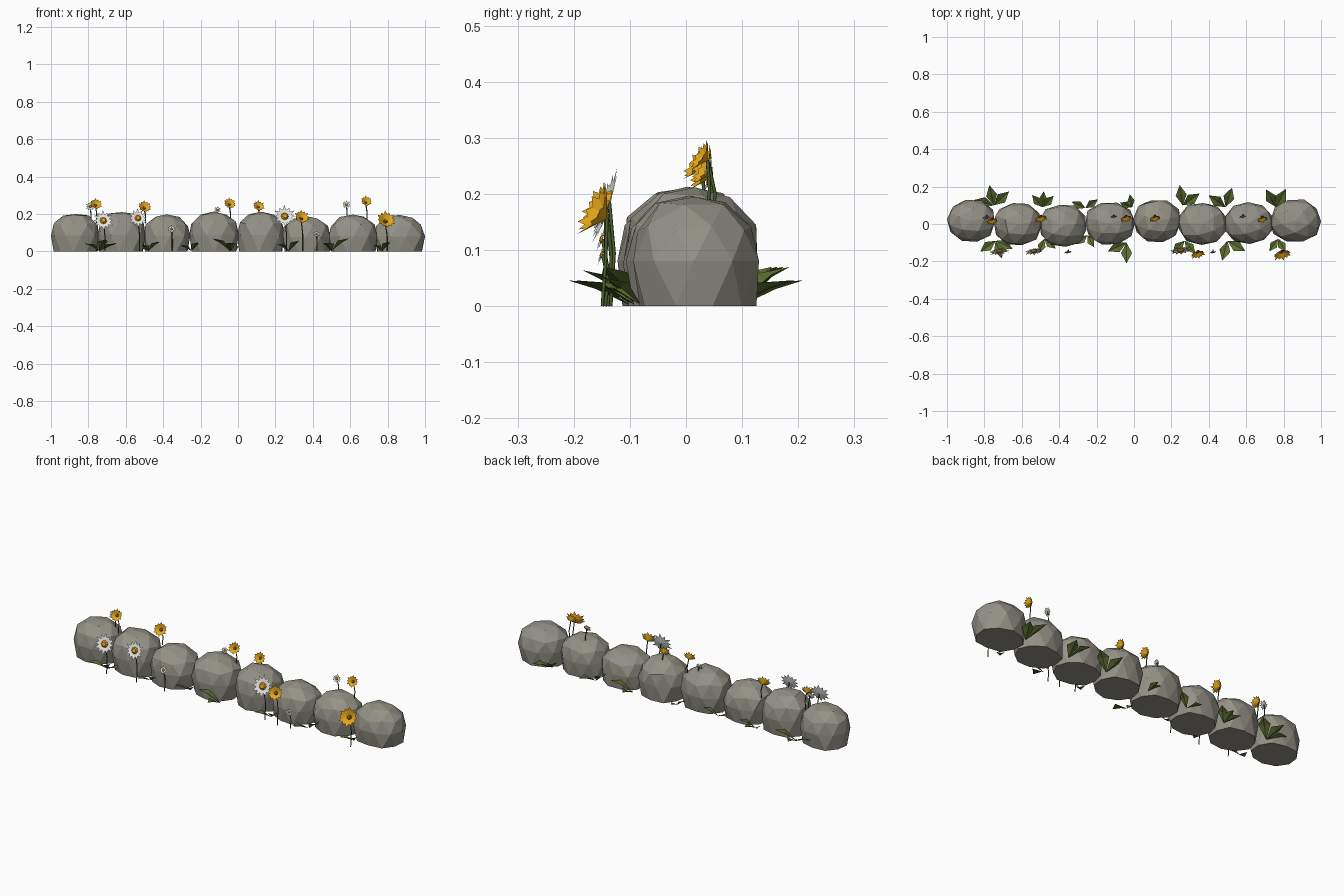
import bpy, bmesh, math, random
from mathutils import Vector, Matrix

random.seed(4)
if "Cube" in bpy.data.objects:
    bpy.data.objects.remove(bpy.data.objects["Cube"])


def material(name, rgb):
    m = bpy.data.materials.new(name)
    m.use_nodes = True
    colour = (*rgb, 1)
    m.diffuse_color = colour
    bsdf = m.node_tree.nodes["Principled BSDF"]
    bsdf.inputs["Base Color"].default_value = colour
    bsdf.inputs["Roughness"].default_value = 0.9
    return m


STONE = material("stone grey", (0.3, 0.285, 0.24))
LEAF = material("leaf green", (0.11, 0.16, 0.03))
STEM = material("stem green", (0.07, 0.11, 0.025))
WHITE = material("petal white", (0.85, 0.85, 0.82))
GOLD = material("petal gold", (0.85, 0.42, 0.01))
ORANGE = material("centre orange", (0.78, 0.34, 0.01))
BROWN = material("centre brown", (0.35, 0.14, 0.01))


def finish(bm, name, *mats):
    mesh = bpy.data.meshes.new(name)
    bm.to_mesh(mesh)
    bm.free()
    for m in mats:
        mesh.materials.append(m)
    obj = bpy.data.objects.new(name, mesh)
    bpy.context.collection.objects.link(obj)
    return obj


def rock(name, left, right, y, top):
    """Faceted, slightly boxy boulder with a flat base."""
    bm = bmesh.new()
    bmesh.ops.create_icosphere(bm, subdivisions=2, radius=1)
    turn = Matrix.Rotation(random.uniform(0, math.tau), 3, "Z")
    for v in bm.verts:
        low = v.co.z < -0.4
        v.co = turn @ v.co
        v.co /= sum(abs(c) ** 2.4 for c in v.co) ** (1 / 2.4)
        v.co *= random.uniform(0.96, 1.02)
        if low:
            v.co.z = -0.7
    # Fit the stone exactly into its place in the row
    low_corner = [min(v.co[k] for v in bm.verts) for k in range(3)]
    high_corner = [max(v.co[k] for v in bm.verts) for k in range(3)]
    start, size = (left, y - 0.112, 0), (right - left, 0.224, top)
    for v in bm.verts:
        for k in range(3):
            span = high_corner[k] - low_corner[k]
            v.co[k] = start[k] + (v.co[k] - low_corner[k]) / span * size[k]
    finish(bm, name, STONE)


def leaf(bm, base, angle, size, lift):
    """Folded pointed leaf, rising away from its base."""
    out = Vector((math.cos(angle), math.sin(angle), 0))
    side = Vector((-out.y, out.x, 0))
    up = Vector((0, 0, 1))

    def at(along, across, height):
        return bm.verts.new(base + (out * along + side * across + up * height) * size)

    root = at(0, 0, 0)
    rib = at(0.55, 0, lift * 0.65)
    tip = at(1, 0, lift)
    for s in (-1, 1):
        edge = at(0.5, s * 0.27, lift * 0.65 + 0.1)
        bm.faces.new((root, rib, edge))
        bm.faces.new((rib, tip, edge))


def leaf_cluster(name, x, y, size, angles):
    bm = bmesh.new()
    for i, a in enumerate(angles):
        leaf(bm, Vector((x, y, 0.002)), math.radians(a), size, 0.4 + 0.22 * (i % 2))
    finish(bm, name, LEAF)


def flower(name, x, y, z, radius, foot, style):
    """Pointed star of petals round a domed centre, on a thin stem."""
    petal, centre, count, cup, valley, eye, yaw, pitch = style
    bm = bmesh.new()

    def at(r, step):
        a = math.tau * step / count
        return bm.verts.new((r * math.cos(a), r * math.sin(a), cup * r))

    heart = bm.verts.new((0, 0, 0))
    dips = [at(valley, i - 0.5) for i in range(count)]
    for i in range(count):
        tip = at(1 if i % 2 else 0.88, i)
        bm.faces.new((heart, dips[i], tip, dips[(i + 1) % count]))
    # Domed centre
    dome = bmesh.ops.create_cone(bm, cap_ends=True, segments=8, radius1=eye,
                                 radius2=eye * 0.6, depth=0.16,
                                 matrix=Matrix.Translation((0, 0, cup * eye + 0.08)))
    for f in {f for v in dome["verts"] for f in v.link_faces}:
        f.material_index = 1
    tilt = (Matrix.Rotation(math.radians(yaw), 4, "Z")
            @ Matrix.Rotation(math.radians(pitch), 4, "X")
            @ Matrix.Translation((0, 0, -cup / 2)))
    bm.transform(Matrix.Translation((x, y, z)) @ Matrix.Scale(radius, 4) @ tilt)
    back = Vector((x, y, z)) + tilt.translation * radius
    finish(bm, name + "_head", petal, centre)

    # Stem
    curve = bpy.data.curves.new(name + "_stem", "CURVE")
    curve.dimensions = "3D"
    curve.bevel_depth = 0.003
    curve.bevel_resolution = 0
    curve.use_fill_caps = True
    line = curve.splines.new("POLY")
    line.points.add(2)
    bend = x + radius * 0.15
    path = ((bend, y + 0.006, foot), (bend, y + 0.012, (foot + z) / 2), back)
    for p, co in zip(line.points, path):
        p.co = (*co, 1)
    curve.materials.append(STEM)
    bpy.context.collection.objects.link(bpy.data.objects.new(name + "_stem", curve))


# Row of stones: left, right, y, top
rocks = [(-1, -.745, .017, .2), (-.75, -.495, 0, .21), (-.505, -.255, -.01, .198),
         (-.26, .005, .002, .213), (-.005, .25, .015, .212), (.24, .495, 0, .188),
         (.485, .745, .005, .197), (.73, 1, .018, .195)]
for i, r in enumerate(rocks):
    rock(f"stone_{i + 1}", *r)

# Leaf clusters: x, y, size, outward angles
clusters = [(-.75, .1, .11, (102, 42, 165)), (-.49, .09, .085, (130, 45, 85)),
            (-.26, .085, .08, (155, 35)), (-.01, .09, .07, (100, 160)),
            (.26, .1, .11, (98, 35)), (.49, .09, .11, (72, 145)),
            (.76, .09, .11, (62, 120)),
            (-.74, -.09, .1, (215, 290, 335)), (-.48, -.08, .08, (250, 320)),
            (-.25, -.06, .075, (220, 300)), (-.04, -.1, .11, (270, 205)),
            (.27, -.09, .09, (225, 310)), (.5, -.09, .11, (255, 330)),
            (.77, -.08, .08, (235, 300))]
for i, c in enumerate(clusters):
    leaf_cluster(f"leaf_cluster_{i + 1}", *c)

# Daisies and golden flowers: x, y, z, radius
daisies = [(-.72, -.145, .165, .058), (-.535, -.145, .178, .054), (-.355, -.15, .12, .024),
           (.25, -.14, .188, .062), (.42, -.15, .092, .02), (-.79, .035, .24, .027),
           (-.11, .04, .222, .02), (.58, .04, .25, .024)]
golds = [(.34, -.155, .18, .042), (.79, -.155, .165, .052), (-.76, .02, .25, .034),
         (-.5, .035, .235, .038), (-.045, .035, .253, .034), (.11, .035, .24, .033),
         (.685, .03, .265, .032)]
# Petal, centre, petal count, cup depth, valley, centre size, yaw, pitch
daisy_style = (WHITE, ORANGE, 12, 0.12, 0.6, 0.33, 8, 70)
gold_style = (GOLD, BROWN, 12, 0.65, 0.72, 0.24, 15, 60)
for kind, rows, style in (("daisy", daisies, daisy_style), ("gold_flower", golds, gold_style)):
    for i, (x, y, z, radius) in enumerate(rows):
        flower(f"{kind}_{i + 1}", x, y, z, radius, 0 if y < 0 else 0.15, style)
